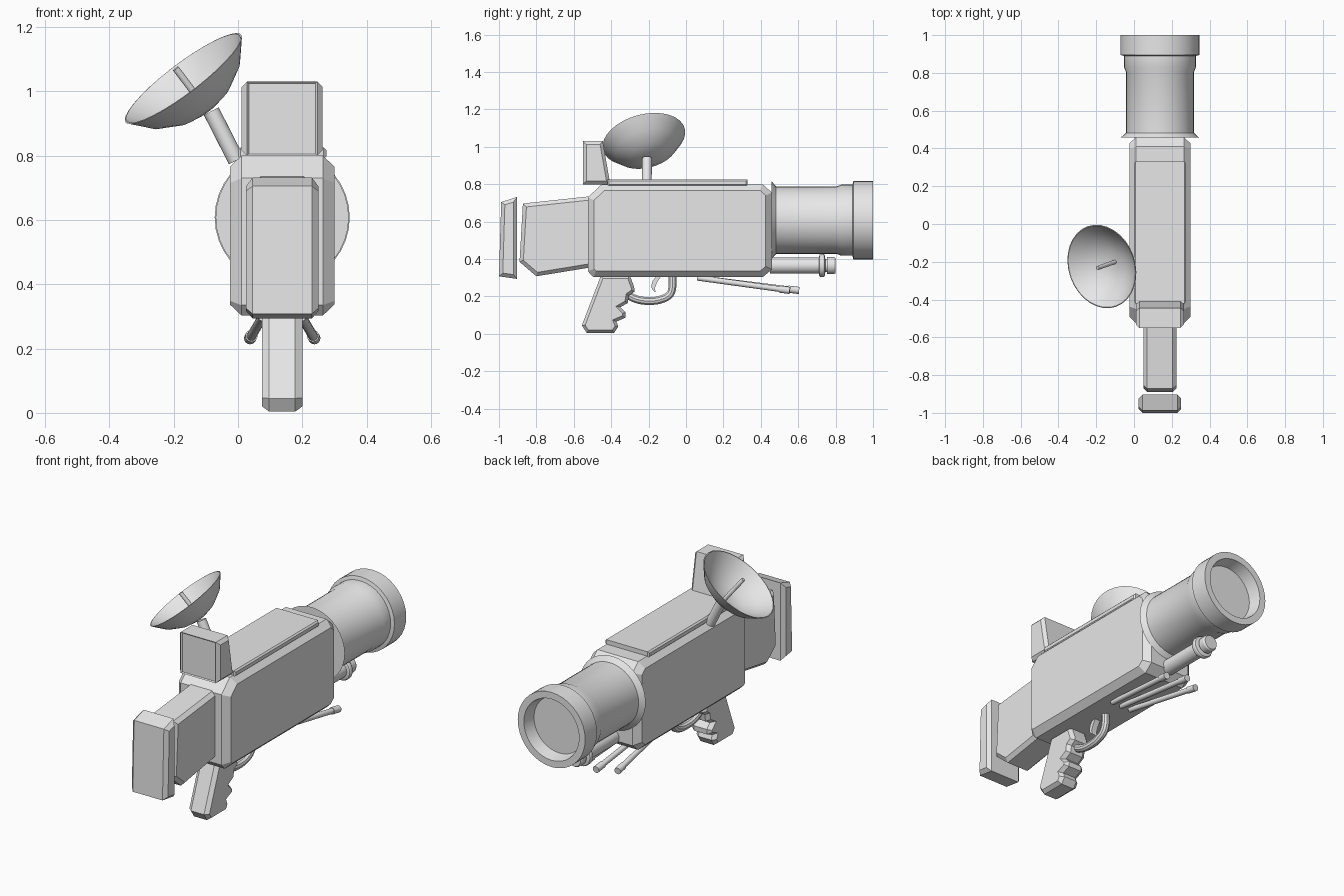
import bpy, bmesh, math
from mathutils import Vector

if "Cube" in bpy.data.objects:
    bpy.data.objects.remove(bpy.data.objects["Cube"])

CX = 0.1375          # centre line of the launcher
BZ = 0.608           # barrel axis height

grey = bpy.data.materials.new("grey")
grey.diffuse_color = (0.8, 0.8, 0.8, 1)
grey.use_nodes = True
grey.node_tree.nodes["Principled BSDF"].inputs["Base Color"].default_value = grey.diffuse_color


def finish(name, bm):
    bmesh.ops.remove_doubles(bm, verts=bm.verts[:], dist=1e-5)
    bmesh.ops.recalc_face_normals(bm, faces=bm.faces[:])
    me = bpy.data.meshes.new(name)
    bm.to_mesh(me)
    bm.free()
    me.materials.append(grey)
    ob = bpy.data.objects.new(name, me)
    bpy.context.collection.objects.link(ob)
    return ob


def inset(pts, d):
    """Offset a closed outline inwards by d, with mitred corners."""
    n = len(pts)
    area = sum(pts[i][0] * pts[(i + 1) % n][1] - pts[(i + 1) % n][0] * pts[i][1] for i in range(n))
    s = 1 if area > 0 else -1
    out = []
    for i in range(n):
        a, b, c = (Vector(pts[j % n]) for j in (i - 1, i, i + 1))
        u, v = (b - a).normalized(), (c - b).normalized()
        n1, n2 = Vector((-u.y, u.x)) * s, Vector((-v.y, v.x)) * s
        out.append(tuple(b + (n1 + n2) * d / (1 + n1.dot(n2))))
    return out


def prism(name, outline, half, chamfer=0.0, d=None, cx=CX, recess=False):
    """Side outline (y, z) extruded across x, with chamfered flanks."""
    bm = bmesh.new()
    small = inset(outline, chamfer if d is None else d) if chamfer else outline
    layers = [(-half, small), (half, small)]
    if chamfer:
        layers[1:1] = [(-half + chamfer, outline), (half - chamfer, outline)]
    rings = [[bm.verts.new((cx + x, y, z)) for y, z in p] for x, p in layers]
    n = len(outline)
    for r0, r1 in zip(rings, rings[1:]):
        for i in range(n):
            j = (i + 1) % n
            bm.faces.new((r0[i], r0[j], r1[j], r1[i]))
    bm.faces.new(rings[0])
    bm.faces.new(rings[-1][::-1])
    if recess:       # sunken screen on the face towards the user
        bmesh.ops.recalc_face_normals(bm, faces=bm.faces[:])
        bm.normal_update()
        f = min(bm.faces, key=lambda q: q.normal.y)
        bmesh.ops.inset_region(bm, faces=[f], thickness=0.008, depth=-0.006)
    return finish(name, bm)


def lathe(name, origin, axis, profile, seg=32):
    """Turn (radius, distance) points around an axis."""
    bm = bmesh.new()
    rot = Vector(axis).to_track_quat('Z', 'Y')
    rings = []
    for r, h in profile:
        k = seg if r > 0 else 1
        rings.append([bm.verts.new(Vector(origin) + rot @ Vector(
            (r * math.cos(2 * math.pi * i / seg), r * math.sin(2 * math.pi * i / seg), h)))
            for i in range(k)])
    for a, b in zip(rings, rings[1:]):
        for i in range(seg):
            j = (i + 1) % seg
            if len(a) == 1:
                bm.faces.new((a[0], b[i], b[j]))
            elif len(b) == 1:
                bm.faces.new((a[i], a[j], b[0]))
            else:
                bm.faces.new((a[i], a[j], b[j], b[i]))
    return finish(name, bm)


def rod(name, a, b, r, seg=16):
    a, b = Vector(a), Vector(b)
    h = (b - a).length
    return lathe(name, a, b - a, [(0, 0), (r, 0), (r, h), (0, h)], seg)


# Main housing and its top plate
prism("housing", [(-.525, .335), (-.495, .303), (.41, .303), (.46, .345), (.46, .755),
                  (.41, .80), (-.45, .80), (-.525, .73)], .1625, .036, .034)
prism("top_plate", [(-.42, .79), (.33, .79), (.33, .825), (-.42, .825)], .137, .008)

# Rear sight box
prism("sight_box", [(-.55, .80), (-.405, .80), (-.445, 1.03), (-.55, 1.03)], .126, .017, recess=True)

# Shoulder stock and pad
prism("stock", [(-.89, .385), (-.80, .308), (-.50, .357), (-.50, .737), (-.872, .697)],
      .0875, .02)
prism("shoulder_pad", [(-1.0, .308), (-.903, .294), (-.903, .732), (-.988, .705)], .1125, .02)

# Barrel with flared collar and hollow muzzle
lathe("barrel", (CX, 0, BZ), (0, 1, 0),
      [(0, .455), (.207, .458), (.18, .482), (.18, .805), (.19, .83), (.19, .89), (.21, .895),
       (.21, 1.0), (.172, 1.0), (.158, .93), (0, .93)], 36)

# Lamp tube below the barrel
lathe("lamp_tube", (CX, 0, .365), (0, 1, 0),
      [(0, .45), (.043, .45), (.043, .71), (.058, .714), (.062, .72), (.062, .735), (.058, .741),
       (.035, .745), (.035, .755), (.046, .755), (.046, .79), (.04, .80), (0, .80)], 24)

# Folded tripod legs
for side, name in ((-1, "left"), (0, "middle"), (1, "right")):
    a = Vector((CX + side * .06, .06, .30))
    b = Vector((CX + side * .10, .605 if side == 0 else .555, .232))
    rod(name + "_leg", a, b, .015)
    rod(name + "_foot", a.lerp(b, .89), b, .019)

# Pistol grip with finger grooves
prism("grip", [(-.455, .312), (-.557, .045), (-.53, .004), (-.385, .004), (-.362, .04),
               (-.372, .066), (-.325, .086), (-.323, .115), (-.35, .143), (-.312, .165),
               (-.305, .205), (-.275, .226), (-.277, .25), (-.30, .312)], .0625, .022, .016)

# Trigger
prism("trigger", [(-.155, .312), (-.178, .285), (-.186, .255), (-.18, .235), (-.163, .222),
                  (-.166, .245), (-.155, .275), (-.13, .312)], .017)

# Trigger guard
cu = bpy.data.curves.new("trigger_guard", 'CURVE')
cu.dimensions = '3D'
cu.bevel_depth = .022
cu.bevel_resolution = 3
cu.use_fill_caps = True
cu.resolution_u = 4
path = [(-.325, .215), (-.27, .187), (-.20, .176), (-.125, .187), (-.085, .213), (-.073, .25), (-.073, .312)]
sp = cu.splines.new('BEZIER')
sp.bezier_points.add(len(path) - 1)
for p, (y, z) in zip(sp.bezier_points, path):
    p.co = (CX, y, z)
    p.handle_left_type = p.handle_right_type = 'AUTO'
cu.materials.append(grey)
guard = bpy.data.objects.new("trigger_guard", cu)
bpy.context.collection.objects.link(guard)
bpy.context.view_layer.objects.active = guard
guard.select_set(True)
bpy.ops.object.convert(target='MESH')

# Dish, feed rod and support arm
n = Vector((-.59, -.21, .78)).normalized()
c = Vector((-.17, -.225, 1.04))
lathe("dish", c, n, [(0, -.125), (.05, -.122), (.10, -.108), (.17, -.066), (.226, 0),
                     (.221, .001), (.166, -.059), (.10, -.100), (.05, -.114), (0, -.117)], 32)
rod("feed_rod", c - n * .12, c + n * .04, .011, 12)
rod("dish_arm", (-.005, -.21, .785), (-.083, -.208, .938), .026, 20)

# Smooth round parts, keep edges sharp
bpy.ops.object.select_all(action='DESELECT')
for ob in bpy.context.scene.objects:
    if ob.type == 'MESH':
        ob.select_set(True)
        bpy.context.view_layer.objects.active = ob
bpy.ops.object.shade_smooth_by_angle(angle=math.radians(25))
